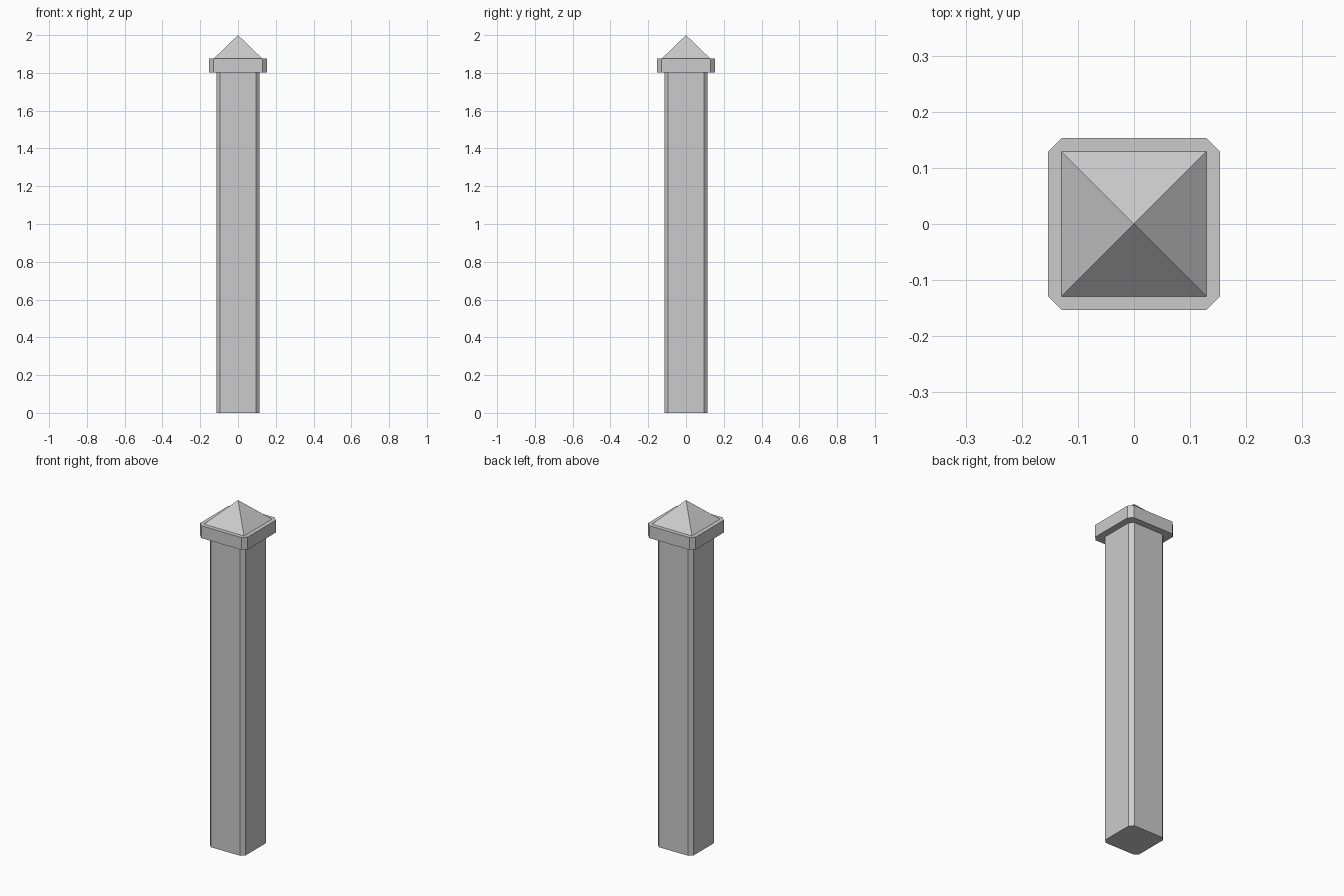
import bpy, bmesh

if "Cube" in bpy.data.objects:
    bpy.data.objects.remove(bpy.data.objects["Cube"])


def mesh_object(name, bm):
    bmesh.ops.recalc_face_normals(bm, faces=bm.faces[:])
    mesh = bpy.data.meshes.new(name)
    bm.to_mesh(mesh)
    bm.free()
    obj = bpy.data.objects.new(name, mesh)
    bpy.context.collection.objects.link(obj)
    return obj


def chamfered_block(name, half, cut, z0, z1):
    """Square prism with its four upright edges cut flat."""
    a, b = half, half - cut
    outline = [(a, -b), (a, b), (b, a), (-b, a), (-a, b), (-a, -b), (-b, -a), (b, -a)]
    bm = bmesh.new()
    base = bm.faces.new([bm.verts.new((x, y, z0)) for x, y in outline])
    ext = bmesh.ops.extrude_face_region(bm, geom=[base], use_keep_orig=True)
    top = [g for g in ext["geom"] if isinstance(g, bmesh.types.BMVert)]
    bmesh.ops.translate(bm, verts=top, vec=(0, 0, z1 - z0))
    return mesh_object(name, bm)


def pyramid(name, half, z0, z1):
    bm = bmesh.new()
    corners = [(-half, -half), (half, -half), (half, half), (-half, half)]
    base = [bm.verts.new((x, y, z0)) for x, y in corners]
    apex = bm.verts.new((0, 0, z1))
    bm.faces.new(base)
    for i in range(4):
        bm.faces.new((base[i], base[(i + 1) % 4], apex))
    return mesh_object(name, bm)


# Tall shaft, overhanging cap slab, pointed top
chamfered_block("post_shaft", 0.115, 0.021, 0.0, 1.803)
chamfered_block("cap_slab", 0.153, 0.024, 1.803, 1.875)
pyramid("cap_point", 0.129, 1.875, 2.0)
